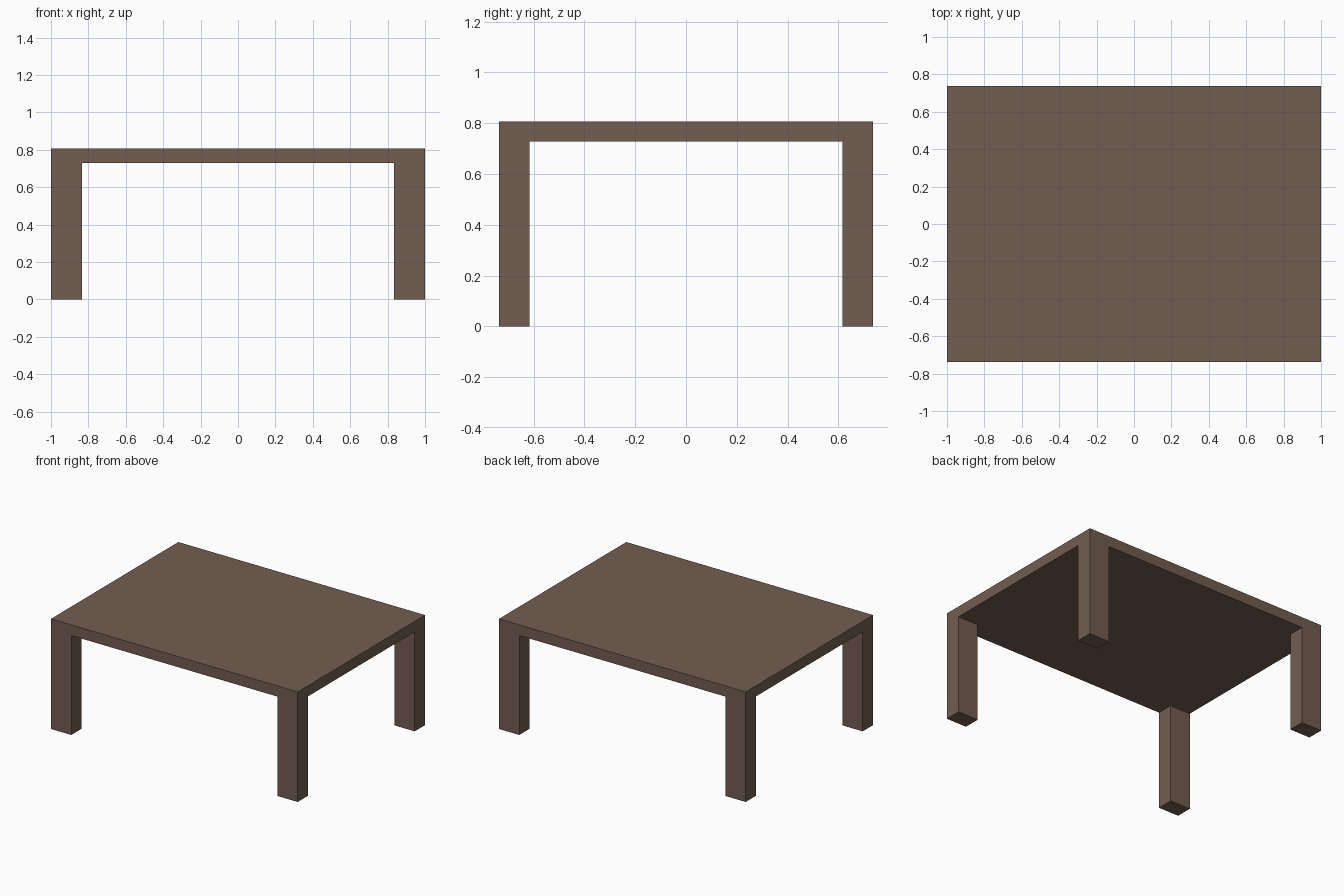
import bpy, bmesh, math

if "Cube" in bpy.data.objects:
    bpy.data.objects.remove(bpy.data.objects["Cube"])

HX, HY = 1.0, 0.737            # half size of the top
LX, LY = 0.835, 0.617          # inner edges of the legs
TOP, UNDER = 0.806, 0.728      # top and underside heights

bm = bmesh.new()

# Underside: 3 x 3 cells whose corners become legs
xs, ys = (-HX, -LX, LX, HX), (-HY, -LY, LY, HY)
grid = [[bm.verts.new((x, y, UNDER)) for y in ys] for x in xs]
cells = {}
for i in range(3):
    for j in range(3):
        cells[i, j] = bm.faces.new((grid[i][j], grid[i][j + 1],
                                    grid[i + 1][j + 1], grid[i + 1][j]))

# Table top: raise a copy of the underside
ext = bmesh.ops.extrude_face_region(bm, geom=list(cells.values()), use_keep_orig=True)
for v in ext["geom"]:
    if isinstance(v, bmesh.types.BMVert):
        v.co.z = TOP

# Legs: pull the four corner cells down to the floor, flush with the sides
corners = [cells[i, j] for i in (0, 2) for j in (0, 2)]
legs = bmesh.ops.extrude_discrete_faces(bm, faces=corners)["faces"]
for f in legs:
    for v in f.verts:
        v.co.z = 0.0

# Merge coplanar faces into clean planks
bmesh.ops.recalc_face_normals(bm, faces=bm.faces)
bmesh.ops.dissolve_limit(bm, angle_limit=math.radians(1), verts=bm.verts, edges=bm.edges)

mesh = bpy.data.meshes.new("table")
bm.to_mesh(mesh)
bm.free()
table = bpy.data.objects.new("table", mesh)
bpy.context.collection.objects.link(table)

wood = bpy.data.materials.new("dark_wood")
wood.diffuse_color = (0.17, 0.11, 0.08, 1.0)
wood.use_nodes = True
wood.node_tree.nodes["Principled BSDF"].inputs["Base Color"].default_value = wood.diffuse_color
mesh.materials.append(wood)
